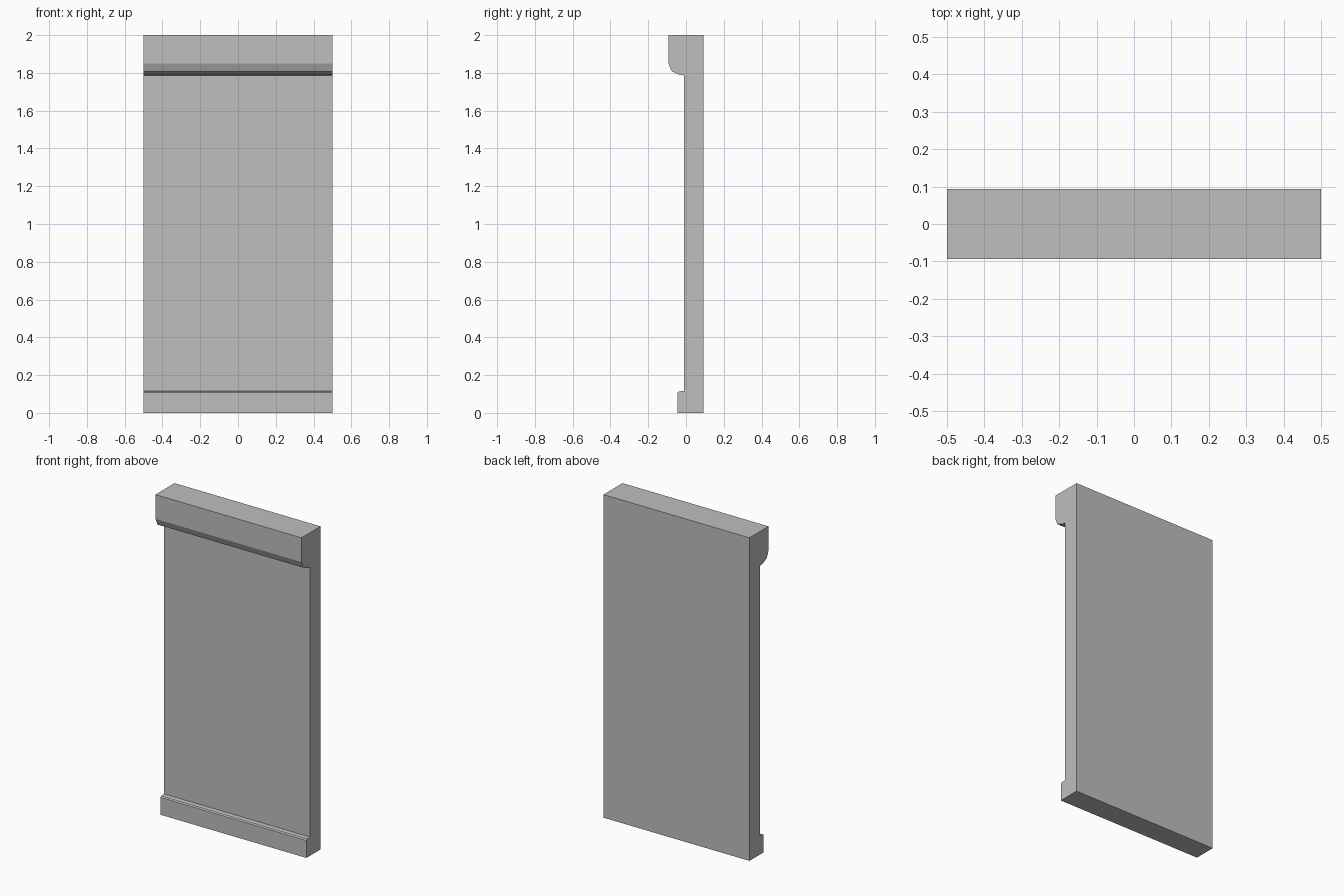
import bpy
import bmesh

cube = bpy.data.objects.get("Cube")
if cube:
    bpy.data.objects.remove(cube, do_unlink=True)

# Single plain grey
grey = bpy.data.materials.new("light_grey")
grey.use_nodes = True
colour = (0.52, 0.52, 0.52, 1)
grey.diffuse_color = colour
grey.node_tree.nodes["Principled BSDF"].inputs["Base Color"].default_value = colour

BACK, FACE, LIP, SKIRT = 0.093, -0.01, -0.093, -0.045
HALF_WIDTH = 0.5

# Side outline (y, z): slab, rounded top lip, small skirting at the foot
outline = [
    (BACK, 0), (BACK, 2), (LIP, 2),
    (LIP, 1.85), (-0.075, 1.808), (-0.035, 1.79), (FACE, 1.787),
    (FACE, 0.116), (-0.038, 0.114), (SKIRT, 0.108), (SKIRT, 0),
]

# Extrude the outline across the width
bm = bmesh.new()
side = bm.faces.new([bm.verts.new((-HALF_WIDTH, y, z)) for y, z in outline])
result = bmesh.ops.extrude_face_region(bm, geom=[side])
moved = [v for v in result["geom"] if isinstance(v, bmesh.types.BMVert)]
bmesh.ops.translate(bm, verts=moved, vec=(2 * HALF_WIDTH, 0, 0))
bmesh.ops.recalc_face_normals(bm, faces=bm.faces)

mesh = bpy.data.meshes.new("wall_panel")
bm.to_mesh(mesh)
bm.free()
mesh.materials.append(grey)
panel = bpy.data.objects.new("wall_panel", mesh)
bpy.context.collection.objects.link(panel)
